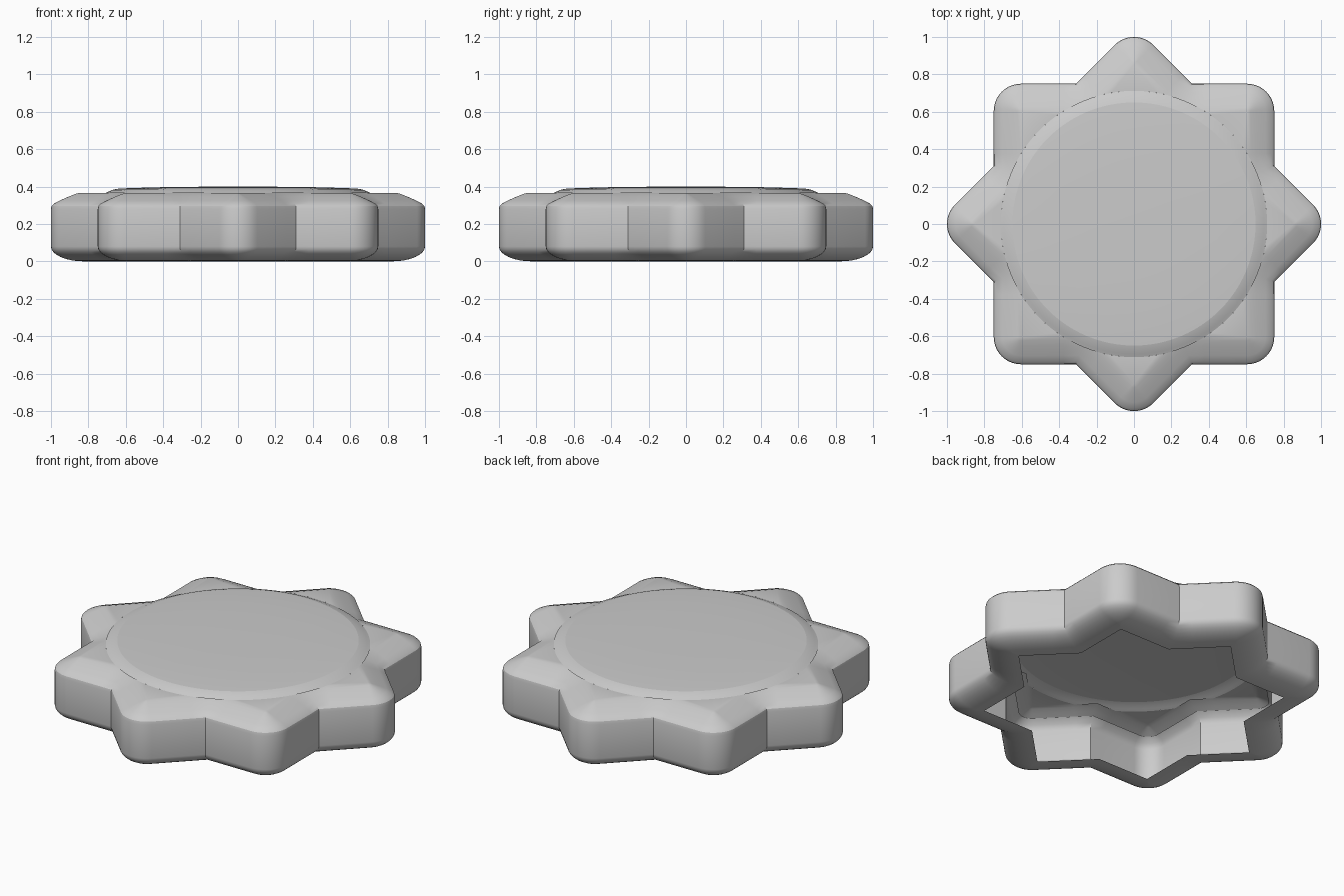
import bpy, bmesh, math
from mathutils import Vector

cube = bpy.data.objects.get("Cube")
if cube:
    bpy.data.objects.remove(cube)

grey = bpy.data.materials.new("light_grey")
grey.use_nodes = True
colour = (0.6, 0.6, 0.6, 1)
grey.diffuse_color = colour
grey.node_tree.nodes["Principled BSDF"].inputs["Base Color"].default_value = colour

APOTHEM, ROUND = 0.604, 0.146       # inner star and its outward growth
LIP, DROP = 0.178, 0.08             # bottom rounding, width and height
TOP, RIM = 0.365, 0.712             # shoulder height, rim radius
ARC, STEPS = 10, 8


def polar(r, a):
    return Vector((r * math.cos(a), r * math.sin(a), 0))


def finish(bm, name):
    bmesh.ops.remove_doubles(bm, verts=bm.verts, dist=0.0005)
    bmesh.ops.recalc_face_normals(bm, faces=bm.faces)
    mesh = bpy.data.meshes.new(name)
    bm.to_mesh(mesh)
    bm.free()
    mesh.materials.append(grey)
    obj = bpy.data.objects.new(name, mesh)
    bpy.context.collection.objects.link(obj)
    bpy.ops.object.select_all(action='DESELECT')
    obj.select_set(True)
    bpy.context.view_layer.objects.active = obj
    bpy.ops.object.shade_smooth_by_angle(angle=math.radians(30))


def skin(bm, loops):
    """Join successive closed loops with quads."""
    rings = [[bm.verts.new(p) for p in loop] for loop in loops]
    for a, b in zip(rings, rings[1:]):
        for i in range(len(a)):
            j = (i + 1) % len(a)
            bm.faces.new((a[i], a[j], b[j], b[i]))


half = math.pi / 4 - math.acos(APOTHEM / RIM)   # half angle of a tip plate


def star_loop(d, z):
    """Eight-pointed star: rounded tips when grown, sharp when shrunk."""
    pts = []
    for k in range(8):
        a = k * math.pi / 4
        tip = polar((APOTHEM + min(d, 0)) * math.sqrt(2), a)
        pts.append(polar(RIM, a - half) + polar(d, a - math.pi / 4))
        pts += [tip + polar(max(d, 0), a + math.pi / 4 * (2 * i / ARC - 1))
                for i in range(ARC + 1)]
        pts.append(polar(RIM, a + half) + polar(d, a + math.pi / 4))
        pts.append(polar((APOTHEM + d) / math.cos(math.pi / 8), a + math.pi / 8))
    return [p + Vector((0, 0, z)) for p in pts]


# Thick star wall: inner face, rounded lip underneath, sloping shoulder on top
inner = [(0.07, 0.33), (0.1, 0.305), (0.114, 0.275), (0.114, 0.09),
         (0.09, 0.055), (0.04, 0.034)]
lip = []
for i in range(STEPS + 1):
    t = math.pi / 2 * (1 - i / STEPS)
    lip.append((ROUND - LIP * (1 - math.cos(t)), DROP * (1 - math.sin(t))))
shoulder = [(ROUND, 0.28), (0.142, 0.297), (0.13, 0.309), (0.1, 0.325),
            (0.05, 0.347), (0.02, 0.359), (0, TOP)]
bm = bmesh.new()
skin(bm, [star_loop(d, z) for d, z in inner + lip + shoulder])

# Flat plate on each tip, up to the round rim
for k in range(8):
    a = k * math.pi / 4
    pts = [polar(APOTHEM * math.sqrt(2), a)]
    pts += [polar(RIM, a + half * (1 - 2 * i / 8)) for i in range(9)]
    bm.faces.new([bm.verts.new(p + Vector((0, 0, TOP))) for p in pts])
finish(bm, "star_body")


def turned(name, profile, sides=96):
    bm = bmesh.new()
    skin(bm, [[polar(r, 2 * math.pi * i / sides) + Vector((0, 0, z)) for i in range(sides)]
              for r, z in profile])
    finish(bm, name)


# Sloping rim and gently domed round top
turned("rim", [(RIM, TOP), (0.695, 0.372), (0.675, 0.381), (0.65, 0.388)])
turned("top_disc", [(0.65, 0.388), (0.6, 0.391), (0.45, 0.396), (0.25, 0.399), (0.0, 0.4)])
